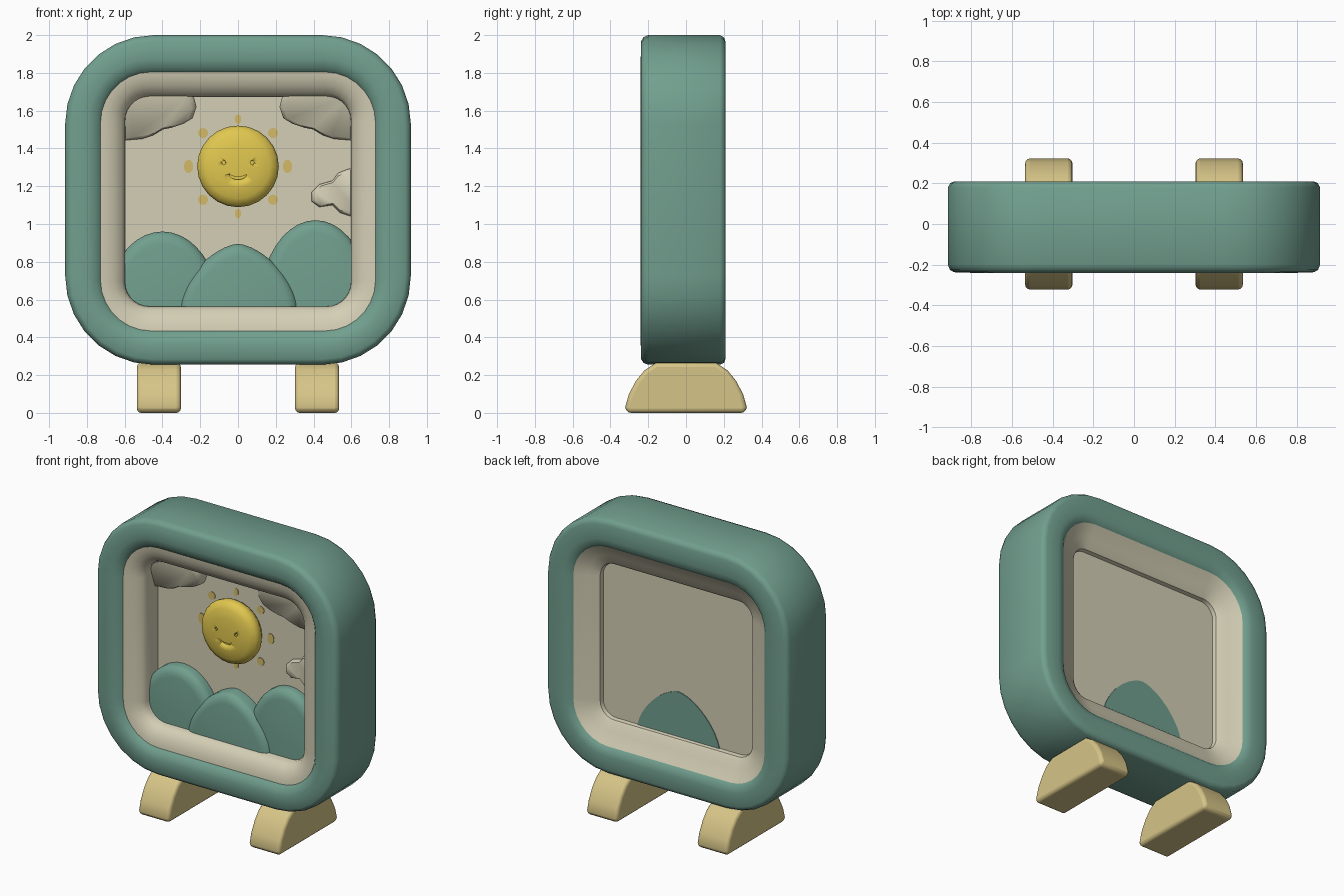
import bpy, bmesh, math

if "Cube" in bpy.data.objects:
    bpy.data.objects.remove(bpy.data.objects["Cube"])


def material(name, r, g, b):
    lin = [((c + 0.055) / 1.055) ** 2.4 for c in (r, g, b)]
    m = bpy.data.materials.new(name)
    m.diffuse_color = (*lin, 1)
    m.use_nodes = True
    m.node_tree.nodes["Principled BSDF"].inputs["Base Color"].default_value = m.diffuse_color
    return m


GREEN = material("sage green", 0.445, 0.625, 0.56)
CREAM = material("cream", 0.83, 0.81, 0.71)
SUN = material("sun yellow", 0.88, 0.78, 0.31)
RAY = material("ray ochre", 0.83, 0.73, 0.41)
WOOD = material("light wood", 0.84, 0.77, 0.53)

CZ, HW, HH, R = 1.1275, 0.915, 0.8725, 0.47   # frame outline
PANEL_Y = -0.018                              # front of the sky panel


def finish(name, bm, mat, angle=40, bevel=0):
    bmesh.ops.recalc_face_normals(bm, faces=bm.faces)
    me = bpy.data.meshes.new(name)
    bm.to_mesh(me)
    bm.free()
    me.materials.append(mat)
    me.polygons.foreach_set("use_smooth", [True] * len(me.polygons))
    me.set_sharp_from_angle(angle=math.radians(angle))
    ob = bpy.data.objects.new(name, me)
    bpy.context.collection.objects.link(ob)
    if bevel:
        b = ob.modifiers.new("bevel", 'BEVEL')
        b.width, b.segments, b.limit_method = bevel, 3, 'ANGLE'
        b.angle_limit = math.radians(45)
    return ob


def rounded_rect(inset, y):
    r = max(R - 1.08 * inset, 0.03)
    cz = CZ - min(0.008, inset * 0.05)         # the opening sits slightly low
    pts = []
    for k in range(4):
        sx, sz = [(1, 1), (-1, 1), (-1, -1), (1, -1)][k]
        for i in range(8):
            a = math.pi / 2 * (k + i / 7)
            pts.append((sx * (HW - inset - r) + r * math.cos(a), y,
                        cz + sz * (HH - inset - r) + r * math.sin(a)))
    return pts


def circle(r, y, cz, n=24):
    return [(r * math.cos(2 * math.pi * i / n), y, cz + r * math.sin(2 * math.pi * i / n))
            for i in range(n)]


def loft(name, loops, mat, start=True, end=True, angle=40):
    """Skin a row of matching loops and cap the chosen ends."""
    bm = bmesh.new()
    rings = [[bm.verts.new(p) for p in loop] for loop in loops]
    for a, b in zip(rings, rings[1:]):
        n = len(a)
        for i in range(n):
            j = (i + 1) % n
            bm.faces.new((a[i], a[j], b[j], b[i]))
    if start:
        bm.faces.new(rings[0])
    if end:
        bm.faces.new(rings[-1])
    return finish(name, bm, mat, angle)


def add_prism(bm, pts, y0, y1):
    """Extrude an x-z outline from y0 to y1."""
    a = [bm.verts.new((x, y0, z)) for x, z in pts]
    b = [bm.verts.new((x, y1, z)) for x, z in pts]
    bm.faces.new(a)
    bm.faces.new(b)
    for i in range(len(a)):
        j = (i + 1) % len(a)
        bm.faces.new((a[i], a[j], b[j], b[i]))


def ellipse(cx, cz, rx, rz, n=12):
    return [(cx + rx * math.cos(2 * math.pi * i / n), cz + rz * math.sin(2 * math.pi * i / n))
            for i in range(n)]


# Outer frame shell, open where the inner frame meets it
section = [(0.187, -0.204), (0.165, -0.228), (0.12, -0.24), (0.03, -0.237), (0.01, -0.225),
           (0, -0.20), (0, 0.18), (0.012, 0.202), (0.035, 0.21), (0.13, 0.21), (0.17, 0.203),
           (0.19, 0.185)]
loft("outer_frame", [rounded_rect(*s) for s in section], GREEN, False, False, angle=60)

# Inner frame with recessed sky panel; the back has a sloped rim with a small step
section = [(0.32, PANEL_Y), (0.316, -0.13), (0.30, -0.16), (0.26, -0.185), (0.22, -0.20),
           (0.187, -0.204)]
loft("inner_frame_and_sky", [rounded_rect(*s) for s in section], CREAM, True, False)
section = [(0.19, 0.185), (0.22, 0.167), (0.27, 0.14), (0.32, 0.118), (0.338, 0.105), (0.343, 0.078)]
loft("back_rim_and_panel", [rounded_rect(*s) for s in section], CREAM, False, True)


# Hills with softly rounded rims, open where they meet the panel
def hill(name, cx, base, rx, rz, power, y_front):
    def outline(shrink, y):
        pts = []
        for i in range(21):
            a = math.pi * i / 20
            c, s = math.cos(a), math.sin(a)
            pts.append((cx + (rx - shrink) * math.copysign(abs(c) ** (2 / power), c), y,
                        base + (rz - shrink) * abs(s) ** (2 / power)))
        return pts
    rim = [(0, PANEL_Y), (0, y_front + 0.045), (0.006, y_front + 0.03), (0.02, y_front + 0.015),
           (0.04, y_front + 0.005), (0.065, y_front)]
    loft(name, [outline(*r) for r in rim], GREEN, False, True, angle=50)
    return outline


hill("left_hill", -0.40, 0.55, 0.30, 0.41, 2, -0.105)
hill("right_hill", 0.41, 0.55, 0.30, 0.47, 2, -0.095)
outline = hill("middle_hill", 0, 0.56, 0.315, 0.335, 1.6, -0.125)
# The middle hill shows again at the back
loft("back_hill", [outline(0, 0.077), outline(0, 0.083)], GREEN, False, True)


# Clouds: low relief, the top ones leaning forward toward the frame
def cloud(name, outline, depth, lean):
    cx = sum(p[0] for p in outline) / len(outline)
    cz = sum(p[1] for p in outline) / len(outline)
    z0 = min(p[1] for p in outline)
    loops = [[(x, PANEL_Y, z) for x, z in outline]]
    for k, d in ((1.0, 0.3), (0.95, 0.75), (0.85, 1.0)):
        loop = []
        for x, z in outline:
            x, z = cx + (x - cx) * k, cz + (z - cz) * k
            loop.append((x, PANEL_Y - depth * d - lean * (z - z0), z))
        loops.append(loop)
    loft(name, loops, CREAM, False, True)


top = [(0.62, 1.44), (0.58, 1.445), (0.51, 1.45), (0.45, 1.47), (0.40, 1.50), (0.35, 1.51),
       (0.29, 1.53), (0.24, 1.56), (0.22, 1.62), (0.23, 1.66), (0.25, 1.70), (0.62, 1.70)]
for side, s in (("left", -1), ("right", 1)):
    cloud(side + "_top_cloud", [(s * x, z) for x, z in top], 0.03, 0.35)
cloud("side_cloud", [(0.66, 1.31), (0.58, 1.29), (0.53, 1.27), (0.50, 1.23), (0.43, 1.21),
                     (0.39, 1.17), (0.39, 1.12), (0.43, 1.09), (0.50, 1.10), (0.54, 1.06),
                     (0.60, 1.04), (0.66, 1.03)], 0.035, 0)

# Sun disc
SZ = 1.305
sun = loft("sun", [circle(r, y, SZ) for r, y in
                   ((0.19, -0.01), (0.212, -0.045), (0.216, -0.075), (0.205, -0.10),
                    (0.17, -0.12), (0.11, -0.13), (0.05, -0.134))], SUN, angle=60)

# Carved eyes and smile
bm = bmesh.new()
for s in (-1, 1):
    add_prism(bm, ellipse(s * 0.075, 1.325, 0.010, 0.012, 8), -0.22, -0.121)
smile = [(0.046 * math.cos(a), 1.265 - 0.03 * math.sin(a))
         for a in [math.pi * i / 10 for i in range(11)]]
smile += [(x * 0.9, 1.265 - (1.265 - z) * 0.5) for x, z in smile[-2:0:-1]]
add_prism(bm, smile, -0.22, -0.121)
cutter = finish("face_cutter", bm, SUN)
cutter.hide_render = True
cutter.display_type = 'WIRE'
cut = sun.modifiers.new("face", 'BOOLEAN')
cut.operation, cut.object, cut.solver = 'DIFFERENCE', cutter, 'EXACT'

# Painted sun rays
bm = bmesh.new()
for k in range(8):
    a = math.pi / 4 * k
    rx, rz = (0.025, 0.036) if k % 4 == 0 else (0.017, 0.026) if k % 4 == 2 else (0.027, 0.027)
    add_prism(bm, ellipse(0.262 * math.cos(a), SZ + 0.25 * math.sin(a), rx, rz),
              PANEL_Y - 0.004, PANEL_Y + 0.004)
finish("sun_rays", bm, RAY)

# Feet with a domed side profile
half = [(0.312, 0.003), (0.322, 0.03), (0.302, 0.10), (0.265, 0.17), (0.22, 0.225), (0.16, 0.265)]
profile = half + [(-y, z) for y, z in reversed(half)]
for side, s in (("left", -1), ("right", 1)):
    bm = bmesh.new()
    add_prism(bm, profile, s * 0.303, s * 0.535)
    # turn the outline so it runs along y, and lower its sole to the ground
    for v in bm.verts:
        v.co.x, v.co.y = v.co.y, v.co.x
        v.co.z = 0 if v.co.z < 0.01 else v.co.z
    finish(side + "_foot", bm, WOOD, 50, bevel=0.022)
